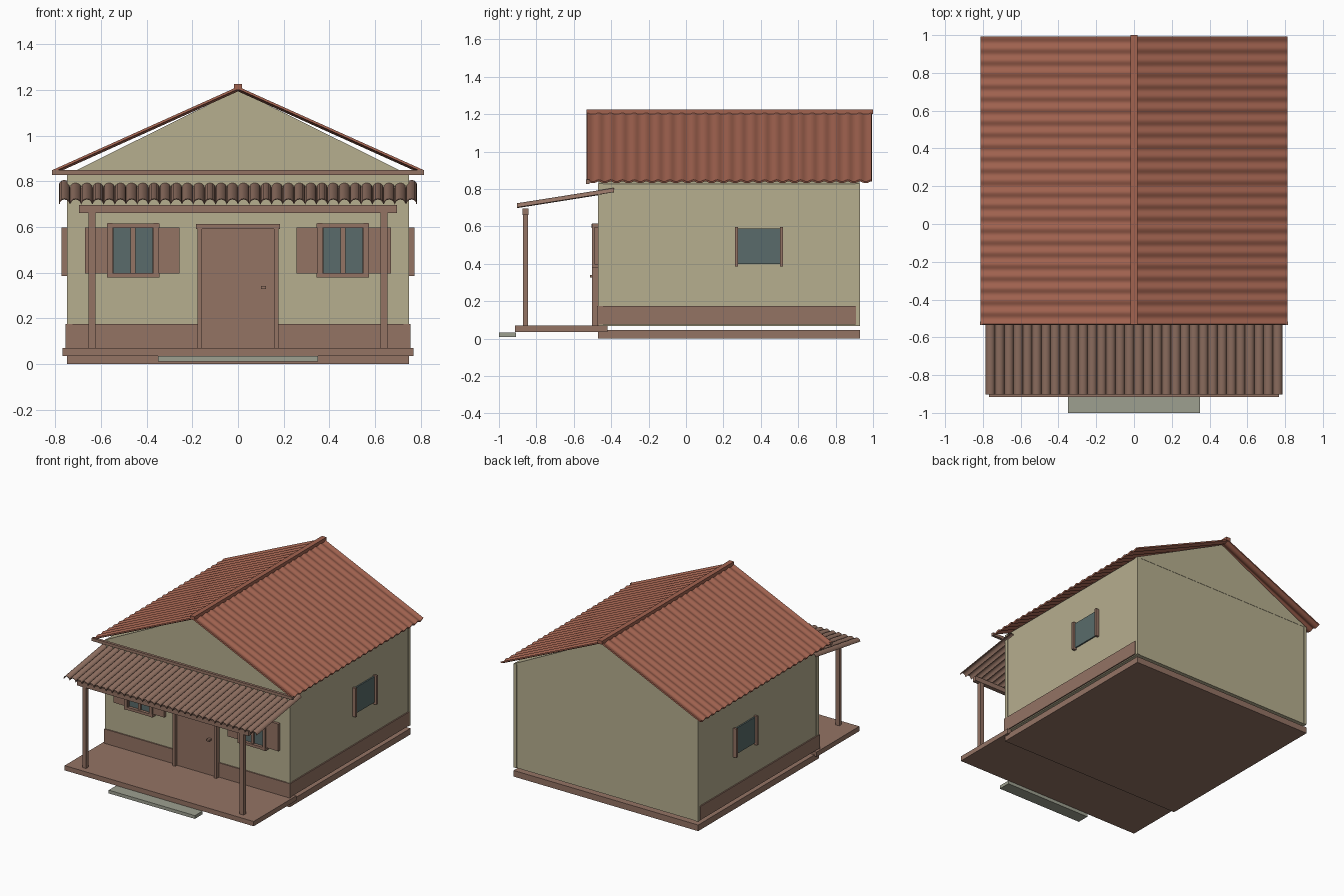
import bpy, bmesh, math
from mathutils import Vector

if "Cube" in bpy.data.objects:
    bpy.data.objects.remove(bpy.data.objects["Cube"])


def material(name, r, g, b):
    m = bpy.data.materials.new(name)
    m.diffuse_color = (r, g, b, 1)
    m.use_nodes = True
    m.node_tree.nodes["Principled BSDF"].inputs["Base Color"].default_value = m.diffuse_color
    return m


WALL = material("beige plaster", 0.47, 0.425, 0.275)
BROWN = material("brown wood", 0.295, 0.172, 0.127)
ROOF = material("terracotta", 0.36, 0.125, 0.08)
GLASS = material("window glass", 0.10, 0.148, 0.145)
STONE = material("grey stone", 0.34, 0.35, 0.28)


def finish(name, bm, mat):
    me = bpy.data.meshes.new(name)
    bm.to_mesh(me)
    bm.free()
    me.materials.append(mat)
    ob = bpy.data.objects.new(name, me)
    bpy.context.collection.objects.link(ob)
    return ob


def box(name, x0, x1, y0, y1, z0, z1, mat):
    bm = bmesh.new()
    bmesh.ops.create_cube(bm, size=1)
    for v in bm.verts:
        v.co = Vector(((x0 + x1) / 2 + v.co.x * (x1 - x0),
                       (y0 + y1) / 2 + v.co.y * (y1 - y0),
                       (z0 + z1) / 2 + v.co.z * (z1 - z0)))
    return finish(name, bm, mat)


def pair(name, x0, x1, *rest):
    """Box plus its mirror image across x = 0."""
    box(name + "_right", x0, x1, *rest)
    box(name + "_left", -x1, -x0, *rest)


def sheet(name, rows, thickness, mat):
    """Corrugated sheet: each row is a (start, end) pair of points."""
    bm = bmesh.new()
    vs = [[bm.verts.new(p) for p in row] for row in rows]
    for a, b in zip(vs, vs[1:]):
        bm.faces.new((a[0], b[0], b[1], a[1]))
    bm.normal_update()
    if sum(f.normal.z for f in bm.faces) < 0:
        bmesh.ops.reverse_faces(bm, faces=bm.faces[:])
    ob = finish(name, bm, mat)
    mod = ob.modifiers.new("thickness", "SOLIDIFY")
    mod.thickness = thickness
    mod.offset = -1
    bpy.context.view_layer.objects.active = ob
    ob.select_set(True)
    bpy.ops.object.modifier_apply(modifier=mod.name)
    bpy.ops.object.shade_smooth_by_angle(angle=math.radians(45))
    ob.select_set(False)


# Ground parts
box("foundation", -0.75, 0.75, -0.47, 0.93, 0, 0.045, BROWN)
box("porch_floor", -0.768, 0.768, -0.915, -0.42, 0.035, 0.07, BROWN)
box("front_step", -0.35, 0.35, -1.0, -0.91, 0.01, 0.034, STONE)

# Walls with slim corner posts
box("walls", -0.746, 0.746, -0.466, 0.926, 0.068, 0.83, WALL)
for y, tag in ((-0.47, "front"), (0.905, "back")):
    pair(tag + "_corner", 0.725, 0.75, y, y + 0.025, 0.068, 0.83, WALL)

# Gable prism under the roof
bm = bmesh.new()
tri = [bm.verts.new(p) for p in ((-0.75, -0.468, 0.828), (0.75, -0.468, 0.828), (0, -0.468, 1.2))]
face = bm.faces.new(tri)
ext = bmesh.ops.extrude_face_region(bm, geom=[face])["geom"]
bmesh.ops.translate(bm, vec=(0, 1.396, 0), verts=[v for v in ext if isinstance(v, bmesh.types.BMVert)])
bmesh.ops.recalc_face_normals(bm, faces=bm.faces[:])
finish("gable", bm, WALL)

# Painted base bands on front and sides
pair("front_band", 0.17, 0.755, -0.475, -0.465, 0.07, 0.175, BROWN)
pair("side_band", 0.745, 0.755, -0.475, 0.91, 0.075, 0.175, BROWN)

# Door
box("door", -0.162, 0.162, -0.482, -0.46, 0.07, 0.597, BROWN)
pair("door_jamb", 0.158, 0.178, -0.503, -0.465, 0.07, 0.6, BROWN)
box("door_head", -0.185, 0.185, -0.505, -0.465, 0.592, 0.613, BROWN)
box("door_handle", 0.1, 0.122, -0.512, -0.48, 0.328, 0.341, BROWN)

# Front windows with open shutters
C = 0.46
pair("front_glass", C - 0.1, C + 0.1, -0.478, -0.465, 0.39, 0.605, GLASS)
for dx in (-0.1015, 0.1015):
    pair("window_jamb", C + dx - 0.011, C + dx + 0.011, -0.503, -0.465, 0.378, 0.617, BROWN)
for z in (0.388, 0.605):
    pair("window_rail", C - 0.115, C + 0.115, -0.5, -0.465, z - 0.01, z + 0.01, BROWN)
for dx in (-0.09, -0.005, 0.005, 0.09):
    pair("sash_stile", C + dx - 0.005, C + dx + 0.005, -0.49, -0.465, 0.39, 0.605, BROWN)
for x0, x1 in ((0.257, 0.35), (0.57, 0.67)):
    pair("shutter", x0, x1, -0.49, -0.47, 0.397, 0.597, BROWN)

# Side windows
pair("side_glass", 0.745, 0.756, 0.27, 0.51, 0.40, 0.59, GLASS)
for y in (0.262, 0.502):
    pair("side_window_jamb", 0.745, 0.773, y, y + 0.017, 0.386, 0.598, BROWN)

# Porch posts and beam
pair("porch_post", 0.624, 0.655, -0.871, -0.844, 0.07, 0.67, BROWN)
box("porch_beam", -0.697, 0.697, -0.873, -0.842, 0.662, 0.697, BROWN)

# Porch roof of half-round tiles
N, SEG, W = 32, 6, 0.785
rows = []
for i in range(N * SEG + 1):
    t = (i % SEG) / SEG * math.pi
    x = -W + 2 * W * (i // SEG + (1 - math.cos(t)) / 2) / N
    h = 0.022 * math.sin(t)
    rows.append(((x, -0.903, 0.702 + h), (x, -0.385, 0.784 + h)))
sheet("porch_roof", rows, 0.004, BROWN)

# Main roof slopes
for s, tag in ((1, "right"), (-1, "left")):
    rows = []
    waves, seg = 24, 8
    for i in range(waves * seg + 1):
        y = -0.53 + 1.522 * i / (waves * seg)
        h = 0.005 * math.cos(2 * math.pi * i / seg)
        rows.append(((0, y, 1.21 + h), (s * 0.812, y, 0.845 + h)))
    sheet("roof_slope_" + tag, rows, 0.01, ROOF)
box("ridge_cap", -0.018, 0.018, -0.532, 1.0, 1.2, 1.226, ROOF)
box("front_tie_beam", -0.815, 0.815, -0.535, -0.515, 0.828, 0.85, BROWN)
